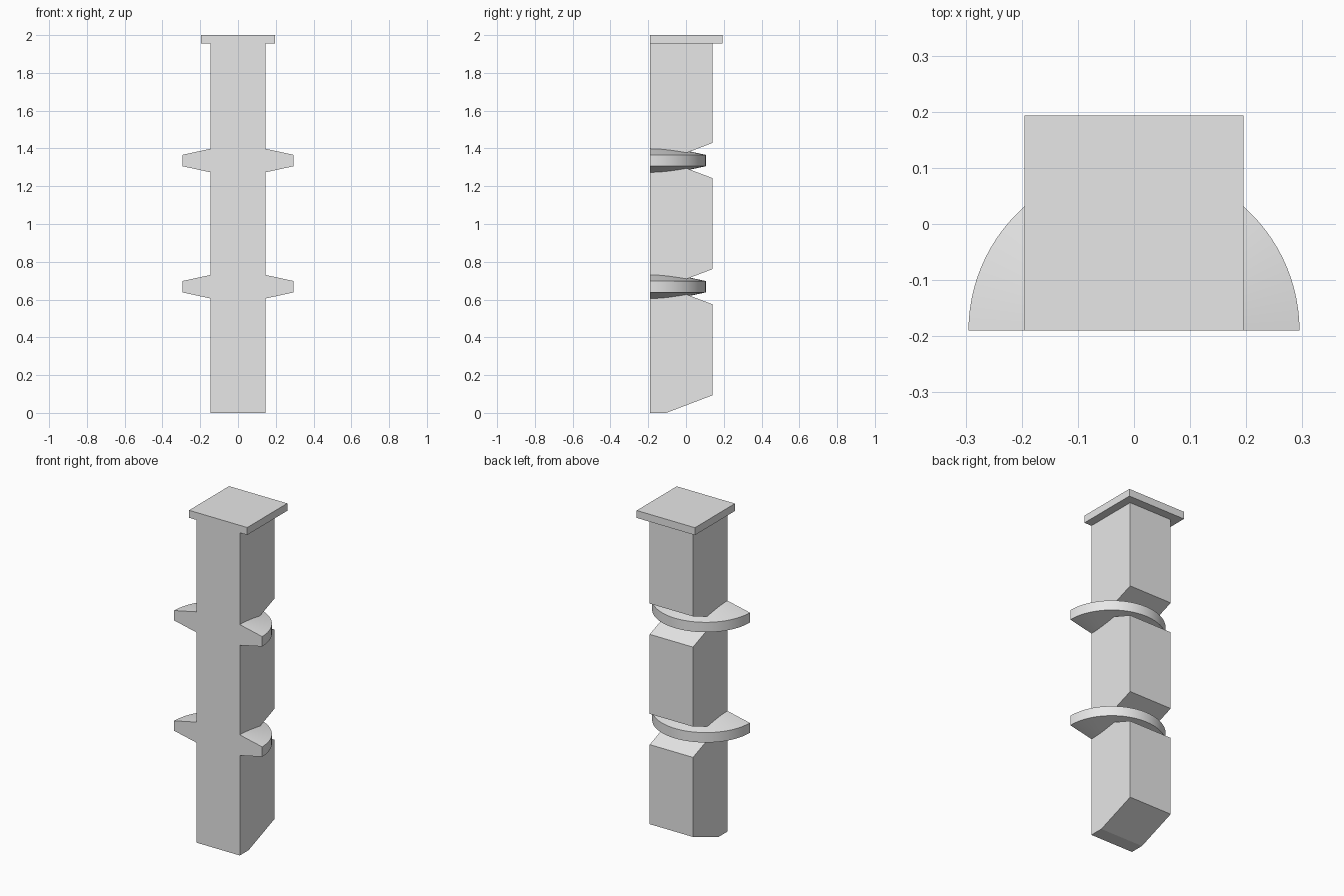
import bpy
import bmesh
import math

default = bpy.data.objects.get("Cube")
if default:
    bpy.data.objects.remove(default)

grey = bpy.data.materials.new("plain_grey")
grey.use_nodes = True
colour = (0.8, 0.8, 0.8, 1)
grey.diffuse_color = colour
grey.node_tree.nodes["Principled BSDF"].inputs["Base Color"].default_value = colour

FRONT, BACK = -0.19, 0.14     # shaft depth
HALF = 0.145                  # shaft half width
NOTCH_Y, NOTCH_H = -0.105, 0.093
COLLARS = {"lower": 0.668, "upper": 1.336}
CAP_Z = 1.955


def finish(name, bm):
    bmesh.ops.recalc_face_normals(bm, faces=bm.faces[:])
    mesh = bpy.data.meshes.new(name)
    bm.to_mesh(mesh)
    bm.free()
    mesh.materials.append(grey)
    obj = bpy.data.objects.new(name, mesh)
    bpy.context.collection.objects.link(obj)
    return obj


def loft(name, rings):
    """Solid skinned through a list of closed rings, capped at both ends."""
    bm = bmesh.new()
    rows = [[bm.verts.new(p) for p in ring] for ring in rings]
    n = len(rows[0])
    for a, b in zip(rows, rows[1:]):
        for i in range(n):
            j = (i + 1) % n
            bm.faces.new((a[i], a[j], b[j], b[i]))
    bm.faces.new(rows[0])
    bm.faces.new(rows[-1])
    return finish(name, bm)


# Shaft: side profile with a chamfered foot and a V notch behind each collar
profile = [(FRONT, 0), (NOTCH_Y, 0), (BACK, NOTCH_H)]
for z in COLLARS.values():
    profile += [(BACK, z - NOTCH_H), (NOTCH_Y, z), (BACK, z + NOTCH_H)]
profile += [(BACK, CAP_Z), (FRONT, CAP_Z)]
loft("shaft", [[(x, y, z) for y, z in profile] for x in (-HALF, HALF)])

# Cap plate
cap = [(-0.195, FRONT), (0.195, FRONT), (0.195, 0.193), (-0.195, 0.193)]
loft("cap_plate", [[(x, y, z) for x, y in cap] for z in (CAP_Z, 2)])

# Half-round tapered collars
section = [(0.14, -0.0635), (0.295, -0.03), (0.295, 0.03), (0.14, 0.0635)]
STEPS = 48
for label, z in COLLARS.items():
    rings = []
    for k in range(STEPS + 1):
        a = math.pi * k / STEPS
        rings.append([(r * math.cos(a), FRONT + r * math.sin(a), z + h)
                      for r, h in section])
    collar = loft(label + "_collar", rings)
    bpy.ops.object.select_all(action='DESELECT')
    collar.select_set(True)
    bpy.context.view_layer.objects.active = collar
    bpy.ops.object.shade_smooth_by_angle(angle=math.radians(10))
